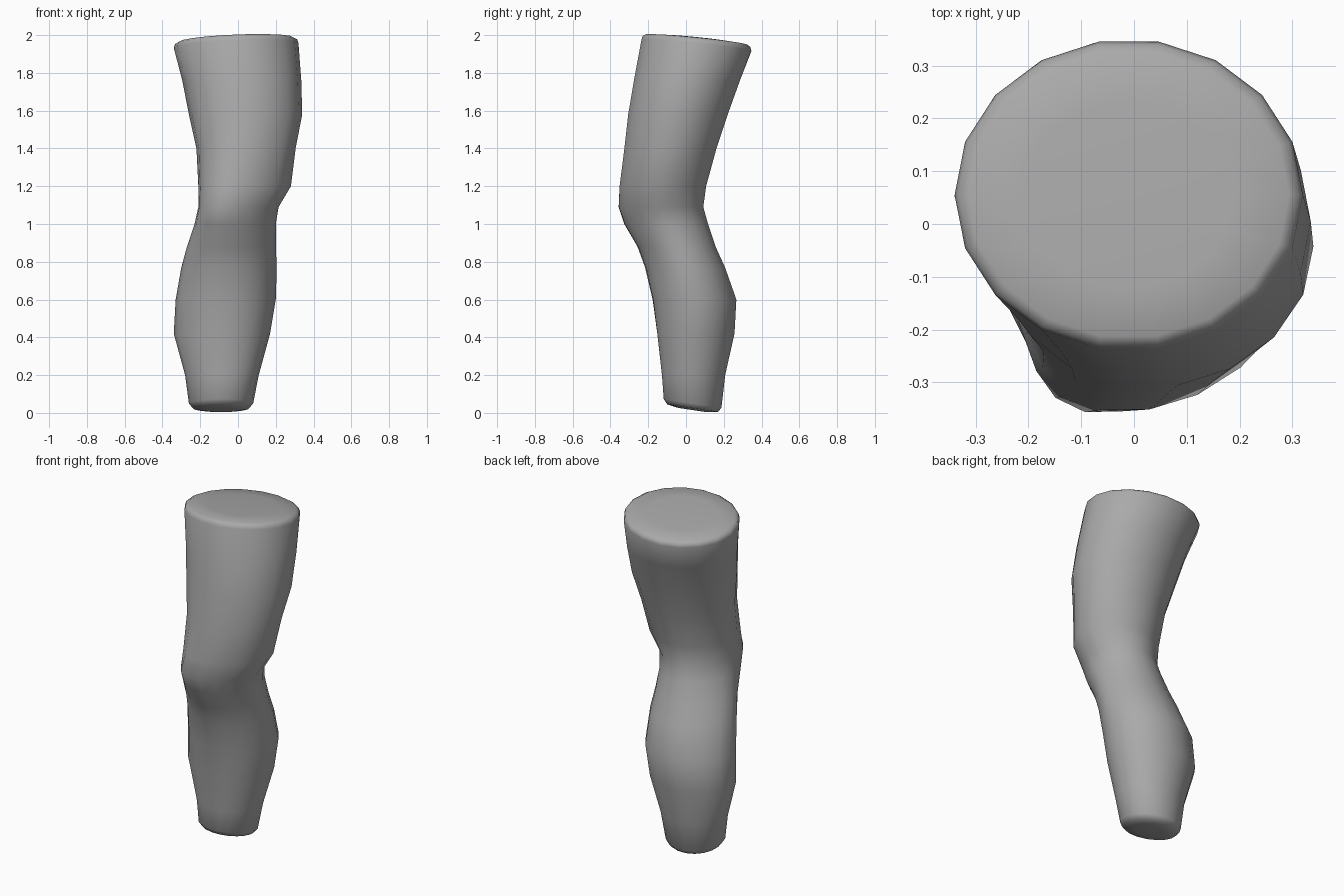
import bpy
import bmesh
import math

SIDES = 18

# Cross-sections of the leg in hundredths, bottom to top:
# height, x min, x max, y min, y max, sideways shift of the front ridge
SECTIONS = [
    (5, -26, 8, -12, 19, 1),
    (20, -28, 11, -13, 21, 2),
    (42, -34, 17, -15.5, 26, 3),
    (60, -33, 20, -18, 27, 3),
    (77, -30, 20.5, -22, 21, 2),
    (88, -27, 20, -26, 16, 0),
    (100, -23, 20, -33, 12, -3),
    (109, -21, 21.5, -36, 9.5, -6),
    (120, -21, 28, -35.5, 11, -5),
    (140, -22, 30.5, -33, 16.5, -3),
    (158, -26, 34, -31, 22.5, -1),
    (176, -29.5, 33.5, -28, 29, 0),
    (194.5, -34, 32, -24, 35, 0),
]


def remove_default_cube():
    cube = bpy.data.objects.get("Cube")
    if cube:
        bpy.data.objects.remove(cube, do_unlink=True)


def make_material(name, color):
    mat = bpy.data.materials.new(name)
    mat.use_nodes = True
    mat.diffuse_color = color
    mat.node_tree.nodes["Principled BSDF"].inputs["Base Color"].default_value = color
    return mat


def add_ring(bm, section, scale=1.0, lift=0.0):
    """One slanted oval loop; scale and lift shape the rounded ends."""
    z, x0, x1, y0, y1, ridge = (value / 100 for value in section)
    cx, cy = (x0 + x1) / 2, (y0 + y1) / 2
    rx, ry = (x1 - x0) / 2 * scale, (y1 - y0) / 2 * scale
    # The end cuts slope towards the back, the middle stays level
    slope_y = -0.15 if z < 0.1 else (-0.1 if z > 1.8 else 0.0)
    slope_x = 0.04 if z > 1.8 else 0.0
    # The inner side of the shin is flattened beside its ridge
    flat = 0.08 * max(0.0, 1 - abs(z - 0.8) / 0.4)
    ring = []
    for i in range(SIDES):
        angle = math.tau * i / SIDES
        c, s = math.cos(angle), math.sin(angle)
        dent = 1 - flat * max(0.0, -2 * c * s)
        dx = rx * c * dent + ridge * max(0.0, -s) ** 2
        dy = ry * s * dent
        height = z + lift + slope_y * dy + slope_x * dx
        ring.append(bm.verts.new((cx + dx, cy + dy, height)))
    return ring


def bridge(bm, lower, upper):
    for i in range(SIDES):
        j = (i + 1) % SIDES
        bm.faces.new((lower[i], lower[j], upper[j], upper[i]))


def build_leg(material):
    bm = bmesh.new()
    foot, top = SECTIONS[0], SECTIONS[-1]

    # Rounded lower end, limb, then rounded upper end
    rings = [add_ring(bm, foot, 0.5, -0.035), add_ring(bm, foot, 0.88, -0.025)]
    rings += [add_ring(bm, section) for section in SECTIONS]
    rings += [add_ring(bm, top, 0.98, 0.02), add_ring(bm, top, 0.92, 0.031),
              add_ring(bm, top, 0.6, 0.037)]
    for lower, upper in zip(rings, rings[1:]):
        bridge(bm, lower, upper)
    bm.faces.new(list(reversed(rings[0])))
    bm.faces.new(rings[-1])

    bmesh.ops.recalc_face_normals(bm, faces=bm.faces)
    mesh = bpy.data.meshes.new("leg")
    bm.to_mesh(mesh)
    bm.free()
    mesh.materials.append(material)
    leg = bpy.data.objects.new("leg", mesh)
    bpy.context.collection.objects.link(leg)

    # Smooth shading across the whole limb
    bpy.ops.object.select_all(action="DESELECT")
    leg.select_set(True)
    bpy.context.view_layer.objects.active = leg
    bpy.ops.object.shade_smooth_by_angle(angle=math.radians(75))
    return leg


remove_default_cube()
build_leg(make_material("plain grey", (0.4, 0.4, 0.4, 1.0)))
